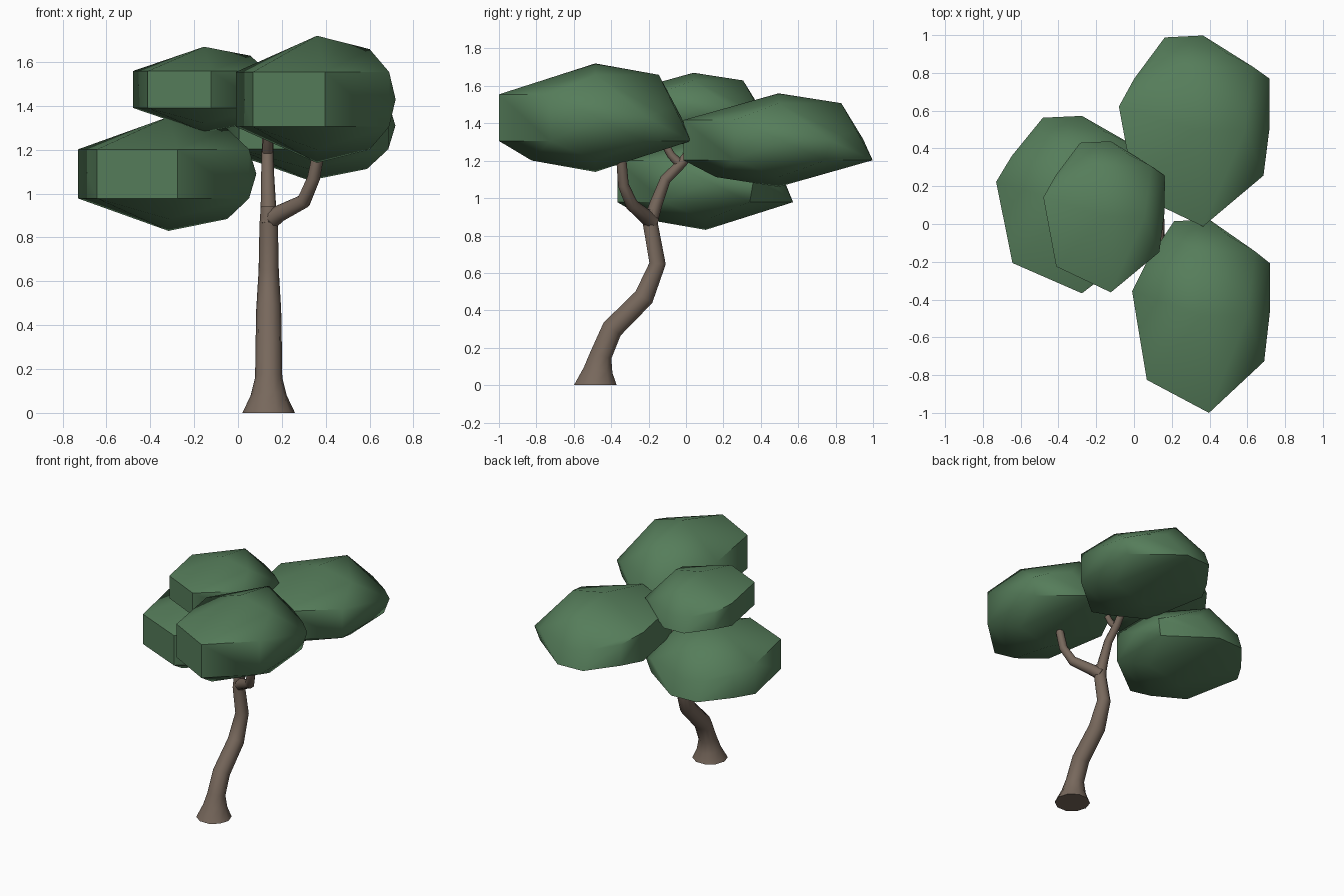
import bpy, bmesh, math
from mathutils import Vector

if "Cube" in bpy.data.objects:
    bpy.data.objects.remove(bpy.data.objects["Cube"])


def material(name, color):
    m = bpy.data.materials.new(name)
    m.diffuse_color = (*color, 1)
    m.use_nodes = True
    m.node_tree.nodes["Principled BSDF"].inputs["Base Color"].default_value = m.diffuse_color
    return m


LEAF = material("leaf green", (0.092, 0.205, 0.103))
BARK = material("bark brown", (0.185, 0.138, 0.107))


def finish(name, bm, mat, angle):
    bmesh.ops.recalc_face_normals(bm, faces=bm.faces)
    me = bpy.data.meshes.new(name)
    bm.to_mesh(me)
    bm.free()
    me.materials.append(mat)
    ob = bpy.data.objects.new(name, me)
    bpy.context.collection.objects.link(ob)
    bpy.ops.object.select_all(action='DESELECT')
    ob.select_set(True)
    bpy.context.view_layer.objects.active = ob
    bpy.ops.object.shade_smooth_by_angle(angle=math.radians(angle))


def limb(name, path, sides=10):
    """Tapered tube through (x, y, z, radius); rings bisect the bends."""
    pts = [Vector(p[:3]) for p in path]
    bm = bmesh.new()
    rings = []
    for i, p in enumerate(pts):
        t = (pts[min(i + 1, len(pts) - 1)] - pts[max(i - 1, 0)]).normalized()
        if pts[i].z < 0.01:
            t = Vector((0, 0, 1))          # foot sits flat on the ground
        side = Vector((1, 0, 0))
        side = (side - t * side.dot(t)).normalized()
        up = t.cross(side)
        r = path[i][3]
        rings.append([bm.verts.new(p + r * (math.cos(a) * side + math.sin(a) * up))
                      for a in (k * math.tau / sides for k in range(sides))])
    for a, b in zip(rings, rings[1:]):
        for k in range(sides):
            j = (k + 1) % sides
            bm.faces.new((a[k], a[j], b[j], b[k]))
    bm.faces.new(rings[0])
    bm.faces.new(rings[-1])
    finish(name, bm, BARK, 50)


# trunk and branches
limb("trunk", [(0.14, -0.485, 0, 0.12), (0.14, -0.47, 0.08, 0.082),
               (0.14, -0.455, 0.16, 0.062), (0.14, -0.395, 0.3, 0.06),
               (0.14, -0.225, 0.47, 0.057), (0.14, -0.152, 0.65, 0.046),
               (0.14, -0.19, 0.86, 0.042), (0.14, -0.185, 0.94, 0.036)])
limb("back_branch", [(0.14, -0.195, 0.86, 0.04), (0.138, -0.16, 0.97, 0.034),
                     (0.135, -0.11, 1.1, 0.029), (0.135, -0.02, 1.19, 0.027),
                     (0.135, 0.03, 1.26, 0.025)], 8)
limb("twig", [(0.135, -0.03, 1.18, 0.025), (0.135, -0.08, 1.23, 0.022),
              (0.135, -0.12, 1.3, 0.02)], 8)
limb("front_branch", [(0.14, -0.18, 0.87, 0.042), (0.19, -0.225, 0.91, 0.038),
                      (0.30, -0.29, 0.965, 0.034), (0.345, -0.335, 1.07, 0.029),
                      (0.37, -0.345, 1.2, 0.027)], 8)

# one faceted clump shape: flat walls in front and left, rounded right, sloped back
R = 0.43
CLUMP = [(0, 0, 1), (0, 0, -1), (0, 0.66, 0.79), (0, -0.66, -0.79),
         (0.65, 0, 0.79), (0.65, 0, -0.79), (0.97, 0.54, 0), (0.89, 0.5, -R),
         (0.76, 0.66, 0.1), (0.38, 0.82, 0.2), (-0.08, 0.89, 0.02),
         (-0.46, 0.82, 0.12), (-0.8, 0.54, 0.2), (-0.8, 0.54, -R),
         (0.1, 0.99, -R), (-0.4, 0.97, -R), (0.97, 0.03, 0)]
for u, v in [(-1, 0.25), (-0.79, -0.66), (0.1, -1), (0.89, -0.47)]:
    CLUMP += [(u, v, R), (u, v, -R)]


def foliage(name, center, half):
    bm = bmesh.new()
    for p in CLUMP:
        bm.verts.new([c + h * q for c, h, q in zip(center, half, p)])
    res = bmesh.ops.convex_hull(bm, input=bm.verts)
    loose = [g for g in res["geom_interior"] if isinstance(g, bmesh.types.BMVert)]
    bmesh.ops.delete(bm, geom=loose, context='VERTS')
    finish(name, bm, LEAF, 50)


foliage("front_foliage", (0.36, -0.485, 1.43), (0.37, 0.515, 0.29))
foliage("back_foliage", (0.325, 0.495, 1.31), (0.405, 0.508, 0.25))
foliage("lower_left_foliage", (-0.317, 0.105, 1.09), (0.413, 0.472, 0.26))
foliage("upper_left_foliage", (-0.155, 0.04, 1.475), (0.325, 0.402, 0.195))
